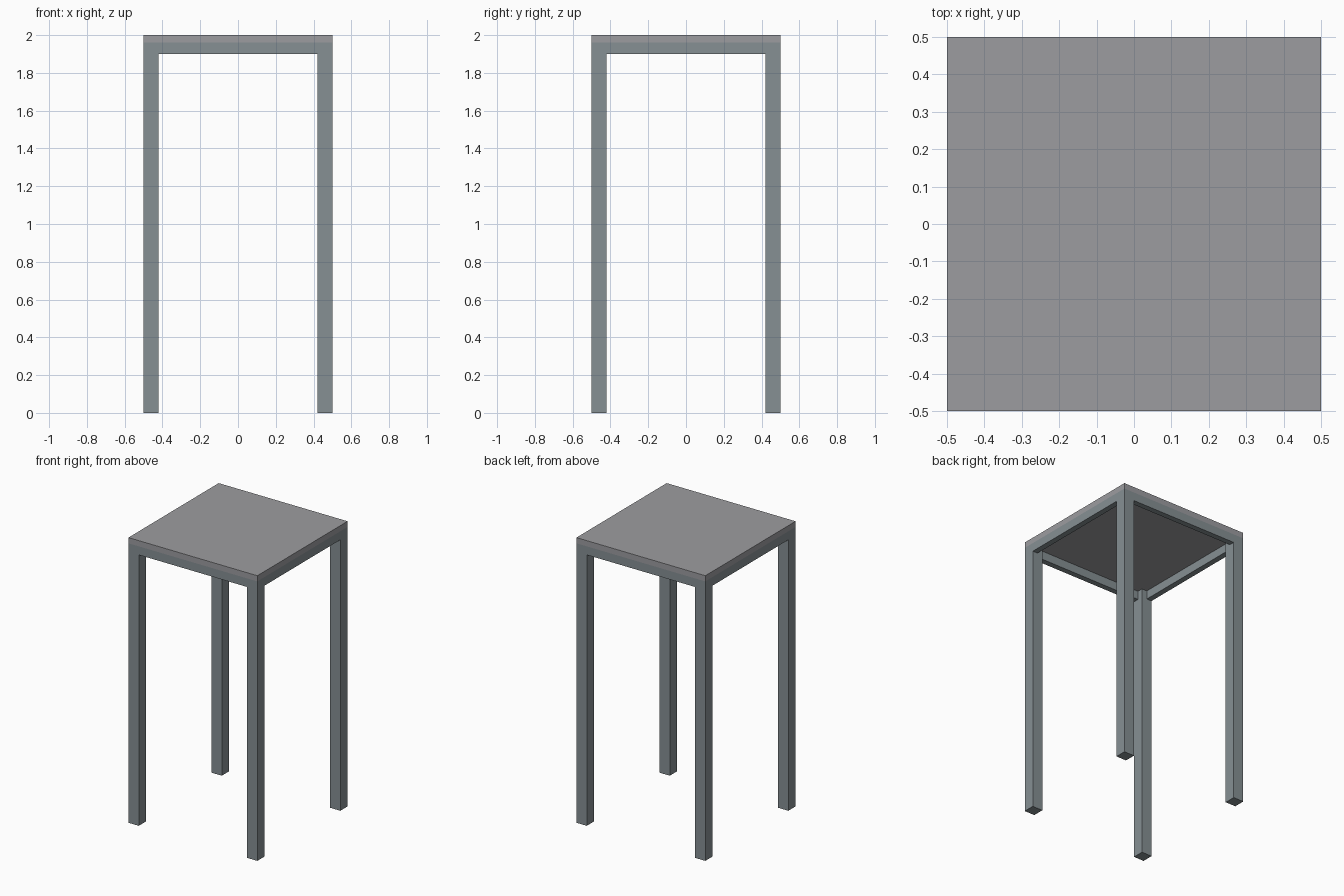
import bpy

if "Cube" in bpy.data.objects:
    bpy.data.objects.remove(bpy.data.objects["Cube"])

LEG = 0.08      # leg thickness
RAIL = 0.04     # rail thickness
HALF = 0.5      # half width of the table
RAIL_Z = 1.9    # underside of rails
SLAB_Z = 1.96   # underside of top slab
TOP_Z = 2.0


def material(name, color):
    mat = bpy.data.materials.new(name)
    mat.diffuse_color = (*color, 1)
    mat.use_nodes = True
    mat.node_tree.nodes["Principled BSDF"].inputs["Base Color"].default_value = mat.diffuse_color
    return mat


top_mat = material("top_grey", (0.335, 0.335, 0.353))
frame_mat = material("frame_grey", (0.24, 0.278, 0.295))


def box(name, x, y, z, mat):
    """Box from (min, max) ranges on each axis."""
    bpy.ops.mesh.primitive_cube_add(
        size=1, location=[(r[0] + r[1]) / 2 for r in (x, y, z)])
    ob = bpy.context.object
    ob.name = name
    ob.scale = [r[1] - r[0] for r in (x, y, z)]
    bpy.ops.object.transform_apply(location=False, rotation=False, scale=True)
    ob.data.materials.append(mat)
    return ob


def edge(side, width):
    """Range of a strip along the negative or positive side."""
    return (-HALF, -HALF + width) if side < 0 else (HALF - width, HALF)


full = (-HALF, HALF)
inner = (-HALF + LEG, HALF - LEG)

# Flat top
box("table_top", full, full, (SLAB_Z, TOP_Z), top_mat)

# Four corner legs
for sx, xn in ((-1, "left"), (1, "right")):
    for sy, yn in ((-1, "front"), (1, "back")):
        box(f"{yn}_{xn}_leg", edge(sx, LEG), edge(sy, LEG), (0, SLAB_Z), frame_mat)

# Rails between the legs
for s, yn, xn in ((-1, "front", "left"), (1, "back", "right")):
    box(f"{yn}_rail", inner, edge(s, RAIL), (RAIL_Z, SLAB_Z), frame_mat)
    box(f"{xn}_rail", edge(s, RAIL), inner, (RAIL_Z, SLAB_Z), frame_mat)
